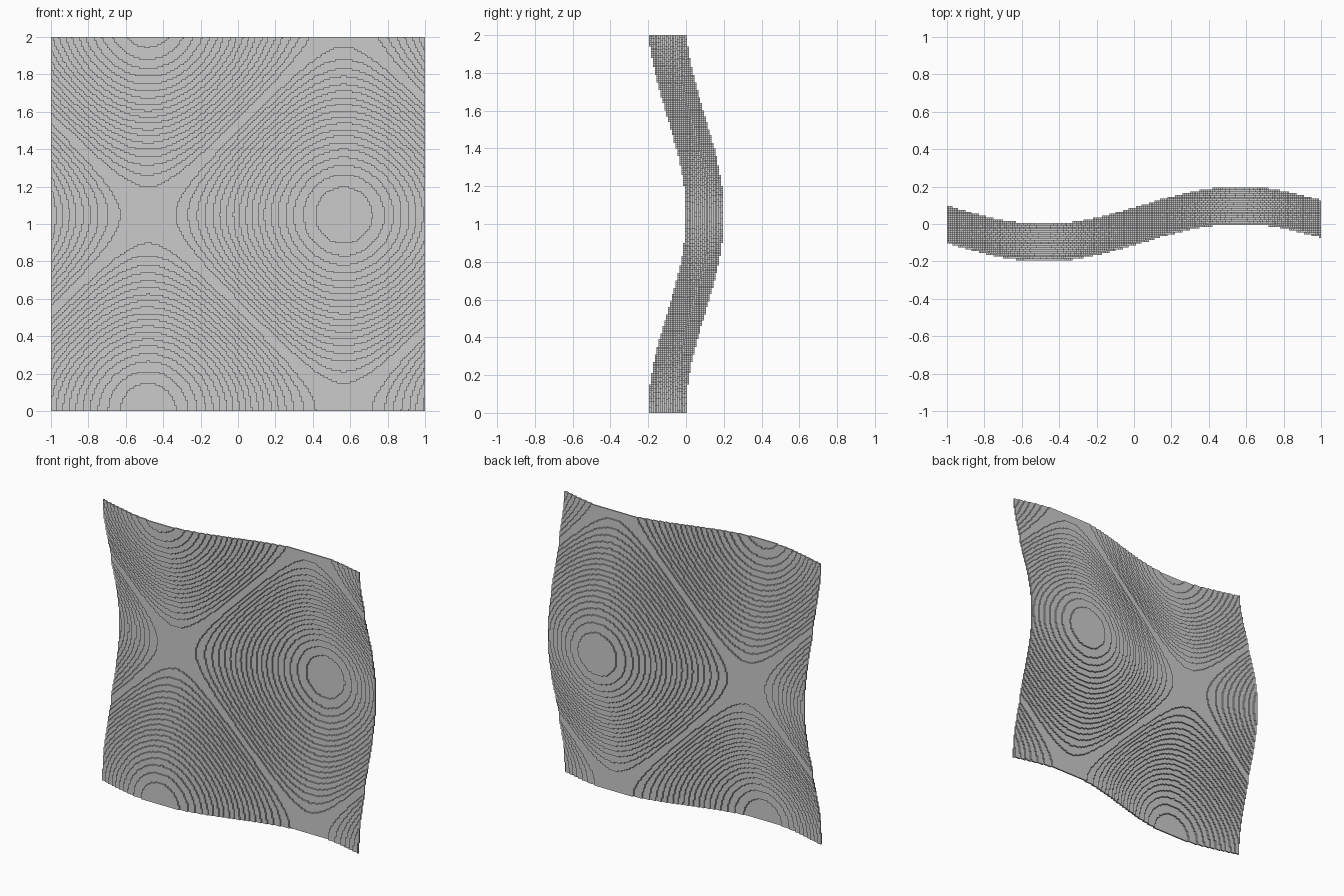
import bpy
from math import sin, cos

if "Cube" in bpy.data.objects:
    bpy.data.objects.remove(bpy.data.objects["Cube"])

N = 200            # cubes per side
S = 2.0 / N        # cube size


def level(i, k):
    """Whole-cube depth of the wave at column i, row k (truncated to zero)."""
    x = -1 + (i + 0.5) * S
    z = (k + 0.5) * S
    return int(10 * (sin(3 * (x - 0.042)) - cos(3 * z)))


levels = {(i, k): level(i, k) for i in range(N) for k in range(N)}
verts, faces, index = [], [], {}


def corner(i, j, k):
    """Shared grid corner; j counts cubes in depth."""
    key = (i, j, k)
    if key not in index:
        index[key] = len(verts)
        verts.append((-1 + i * S, (j - 0.5) * S, k * S))
    return index[key]


def quad(*corners):
    faces.append([corner(*c) for c in corners])


# One cube per grid cell, leaving out faces shared by neighbours
for (i, k), j in levels.items():
    a, b, c = i + 1, j + 1, k + 1
    quad((i, j, k), (a, j, k), (a, j, c), (i, j, c))          # front
    quad((i, b, k), (i, b, c), (a, b, c), (a, b, k))          # back
    if levels.get((i - 1, k)) != j:
        quad((i, j, k), (i, j, c), (i, b, c), (i, b, k))      # left
    if levels.get((i + 1, k)) != j:
        quad((a, j, k), (a, b, k), (a, b, c), (a, j, c))      # right
    if levels.get((i, k - 1)) != j:
        quad((i, j, k), (i, b, k), (a, b, k), (a, j, k))      # bottom
    if levels.get((i, k + 1)) != j:
        quad((i, j, c), (a, j, c), (a, b, c), (i, b, c))      # top

# Stepped wave sheet
mesh = bpy.data.meshes.new("wave_sheet")
mesh.from_pydata(verts, [], faces)
mesh.update()
sheet = bpy.data.objects.new("wave_sheet", mesh)
bpy.context.collection.objects.link(sheet)
